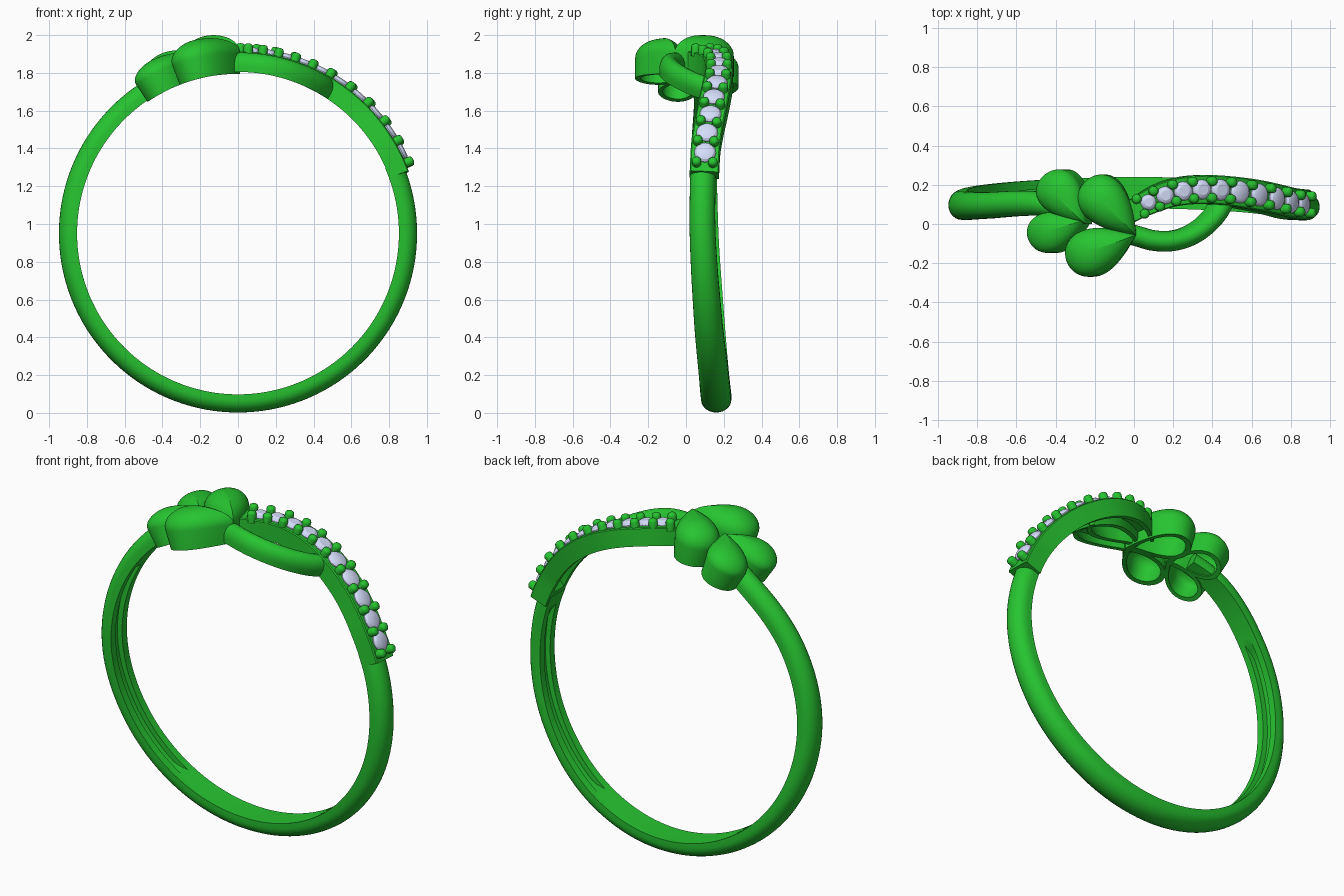
import bpy, bmesh
from math import sin, cos, pi, radians, degrees, acos, asin, sqrt, hypot
from mathutils import Vector, Matrix

if "Cube" in bpy.data.objects:
    bpy.data.objects.remove(bpy.data.objects["Cube"])

CZ = 0.95  # height of the ring axis


def material(name, rgb):
    m = bpy.data.materials.new(name)
    m.diffuse_color = (*rgb, 1)
    m.use_nodes = True
    m.node_tree.nodes["Principled BSDF"].inputs["Base Color"].default_value = m.diffuse_color
    return m


GREEN = material("green_metal", (0.02, 0.55, 0.03))
PALE = material("pale_stone", (0.66, 0.72, 0.95))


def finish(bm, name, mat, angle=35):
    bmesh.ops.recalc_face_normals(bm, faces=bm.faces)
    me = bpy.data.meshes.new(name)
    bm.to_mesh(me)
    bm.free()
    ob = bpy.data.objects.new(name, me)
    bpy.context.collection.objects.link(ob)
    me.materials.append(mat)
    bpy.ops.object.select_all(action='DESELECT')
    ob.select_set(True)
    bpy.context.view_layer.objects.active = ob
    if angle:
        bpy.ops.object.shade_smooth_by_angle(angle=radians(angle))
    return ob


def skin(bm, loops):
    rows = [[bm.verts.new(p) for p in lp] for lp in loops]
    n = len(rows[0])
    for a, b in zip(rows, rows[1:]):
        for i in range(n):
            j = (i + 1) % n
            bm.faces.new((a[i], a[j], b[j], b[i]))
    return rows


def sample(table, t):
    """Smooth interpolation of rows (angle, values...) with ascending angles."""
    n = len(table)
    t = max(table[0][0], min(table[-1][0], t))
    k = next(i for i in range(n - 1) if t <= table[i + 1][0])

    def slope(i, c):
        a, b = table[max(i - 1, 0)], table[min(i + 1, n - 1)]
        return (b[c] - a[c]) / (b[0] - a[0])
    p, q = table[k], table[k + 1]
    h = q[0] - p[0]
    u = (t - p[0]) / h
    return [(2*u**3 - 3*u*u + 1) * p[c] + (u**3 - 2*u*u + u) * h * slope(k, c)
            + (3*u*u - 2*u**3) * q[c] + (u**3 - u*u) * h * slope(k + 1, c)
            for c in range(1, len(p))]


def frame(table, t, r=0.95):
    """Point at radius r, with tangent, sideways and outward directions."""
    def pt(a):
        a = max(table[0][0], min(table[-1][0], a))
        return Vector((r * cos(radians(a)), sample(table, a)[0], CZ + r * sin(radians(a))))
    out = Vector((cos(radians(t)), 0, sin(radians(t))))
    tan = pt(t + 0.5) - pt(t - 0.5)
    tan = (tan - out * tan.dot(out)).normalized()
    return pt(t), tan, out.cross(tan), out


def sweep(name, table, outline, r_in, r_out, groove, groove_w, step):
    """Sweep a section along the ring, with a channel cut in its inner side."""
    bm = bmesh.new()
    t0, t1 = table[0][0], table[-1][0]
    n = max(2, round((t1 - t0) / step))
    loops = []
    for i in range(n + 1):
        t = t0 + (t1 - t0) * i / n
        w = sample(table, t)[1]
        p, tan, side, out = frame(table, t)
        g = groove(t)
        sec = outline + [(-groove_w, 0), (-groove_w, g), (groove_w, g), (groove_w, 0)]
        loops.append([p + side * (b * w) + out * (r_in + h * (r_out - r_in) - 0.95) for b, h in sec])
    rows = skin(bm, loops)
    bm.faces.new(rows[0])
    bm.faces.new(rows[-1])
    return finish(bm, name, GREEN)


D_SECTION = [(0.5, 0)] + [(0.5 * cos(pi * i / 14), 0.3 + 0.7 * sin(pi * i / 14)) for i in range(15)] + [(-0.5, 0)]
BOX_SECTION = [(0.5, 0), (0.5, 0.95), (0.46, 1), (-0.46, 1), (-0.5, 0.95), (-0.5, 0)]

# Shank: rows are angle, centre y, width
shank = [(-248, .075, .11), (-235, .105, .125), (-210, .095, .135), (-180, .097, .15), (-150, .125, .152),
         (-120, .148, .158), (-90, .16, .16), (-60, .148, .158), (-30, .115, .148), (0, .088, .137), (24, .09, .135)]


def shank_groove(t):
    d = max(min(t + 58, 18 - t), min(t + 212, -122 - t))
    return 0.32 * max(0, min(1, d / 5))


sweep("shank", shank, D_SECTION, 0.852, 0.948, shank_groove, 0.2, 2)

# Stone-set upper strand
band = [(20, .097, .155), (30, .105, .155), (37, .12, .155), (45, .14, .155), (52, .155, .155), (60, .17, .15),
        (66, .176, .148), (72, .173, .145), (78, .158, .14), (83, .13, .135), (88, .09, .12), (93, .04, .1)]
sweep("stone_band", band, BOX_SECTION, 0.855, 0.962,
      lambda t: 0.5 * max(0, min(1, (t - 26) / 2)), 0.3, 1.5)

# Plain front strand, rows given by x and y in the top view
xy = [(.49, .125), (.465, .075), (.42, .02), (.36, -.03), (.28, -.07), (.19, -.088), (.1, -.083), (.03, -.065), (-.05, -.045)]
strand = [(degrees(acos(x / .95)), y, .105) for x, y in xy]
sweep("front_strand", strand, D_SECTION, 0.855, 0.958, lambda t: 0.45, 0.25, 1)

# Prong pairs along the band, with stones between them
prong_at = [22.7, 30, 37.2, 44.8, 52.2, 59.6, 66, 72, 77.8, 83.2, 88]
bp, bg = bmesh.new(), bmesh.new()


def ring_of(p, a, b, out, r, h, n):
    return [p + out * h + (a * cos(2*pi*i/n) + b * sin(2*pi*i/n)) * r for i in range(n)]


def turned(bm, p, a, b, out, profile, n):
    rows = skin(bm, [ring_of(p, a, b, out, r, h, n) for r, h in profile])
    bm.faces.new(rows[0])
    bm.faces.new(rows[-1])


for t in prong_at:
    p, tan, side, out = frame(band, t)
    for s in (-1, 1):
        turned(bp, p + side * (0.043 * s), tan, side, out,
               [(.025, -.01), (.025, .04), (.022, .049), (.014, .055), (.005, .057)], 14)
for t0, t1 in zip(prong_at, prong_at[1:]):
    p, tan, side, out = frame(band, (t0 + t1) / 2)
    r = min(0.057, radians(t1 - t0) * 0.485)
    turned(bg, p, tan, side, out,
           [(r * .3, -.03), (r, .012), (r, .018), (r * .82, .03), (r * .55, .037)], 16)
finish(bp, "prongs", GREEN)
finish(bg, "stones", PALE, 25)


# Petals: hollow domed teardrops that follow the ring's curve
def petal(name, tip, centre, radius, top):
    bm = bmesh.new()
    tip, centre = Vector(tip), Vector(centre)
    axis = (centre - tip).normalized()
    side = Vector((-axis.y, axis.x))
    length = (centre - tip).length + radius
    mid = tip + axis * length * 0.62
    n = 56
    outline = []
    for i in range(n):
        t = 2 * pi * i / n
        outline.append(tip + axis * (length * (1 - cos(t)) / 2)
                       + side * (radius / 0.77 * sin(t) * sin(t / 2)))

    def wrap(q, r):
        phi = asin(q.x / 0.98)
        return Vector((r * sin(phi), q.y, CZ + r * cos(phi)))

    def ring(k, r):
        return [wrap(mid + (q - mid) * k, r) for q in outline]
    edge = 0.955
    loops = []
    for i in range(1, 11):
        a = pi / 2 * i / 10
        loops.append(ring(sin(a), edge + (top - edge) * cos(a)))
    loops += [ring(1, 0.845), ring(0.78, 0.845), ring(0.78, 0.93)]
    for i in range(1, 5):
        a = pi / 2 * i / 5
        loops.append(ring(0.78 * cos(a), 0.93 + (top - 0.98) * sin(a)))
    rows = skin(bm, loops)
    for row, r in ((rows[0], top), (rows[-1], top - 0.05)):
        c = bm.verts.new(wrap(mid, r))
        for i in range(n):
            bm.faces.new((row[i], row[(i + 1) % n], c))
    finish(bm, name, GREEN, 40)


petal("petal_large_back", (.012, -.06), (-.17, .13), .122, 1.06)
petal("petal_large_front", (.012, -.055), (-.237, -.15), .12, 1.05)
petal("petal_small_back", (-.25, 0), (-.395, .167), .11, 1.035)
petal("petal_small_front", (-.25, .02), (-.452, -.045), .102, 1.025)
